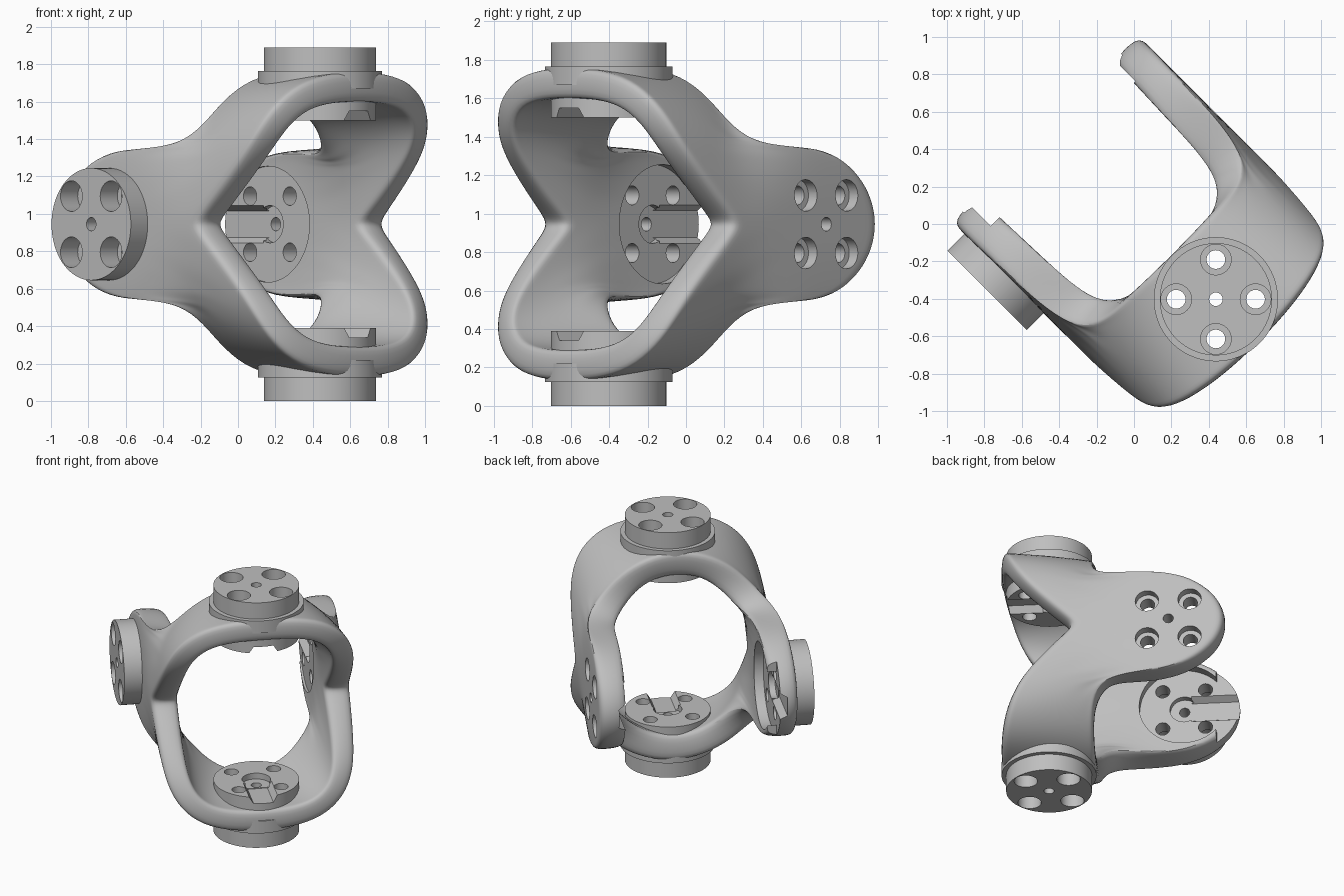
import bpy, bmesh, math
from mathutils import Matrix, Vector

cube = bpy.data.objects.get("Cube")
if cube:
    bpy.data.objects.remove(cube, do_unlink=True)

grey = bpy.data.materials.new("light_grey")
grey.use_nodes = True
grey.diffuse_color = (0.52, 0.52, 0.52, 1)
grey.node_tree.nodes["Principled BSDF"].inputs["Base Color"].default_value = (0.52, 0.52, 0.52, 1)

# The joint is built square to the axes, then turned and lifted into place
PLACE = (Matrix.Translation((0, 0, 0.945)) @ Matrix.Rotation(math.radians(45), 4, 'Z')
         @ Matrix.Translation((0.025, 0, 0)))
SIDE_Y, CAP_Y, BOLT = 0.304, -0.594, 0.15
WALL = 0.195


def make(name, bm):
    bmesh.ops.recalc_face_normals(bm, faces=bm.faces)
    mesh = bpy.data.meshes.new(name)
    bm.to_mesh(mesh)
    bm.free()
    mesh.materials.append(grey)
    obj = bpy.data.objects.new(name, mesh)
    bpy.context.collection.objects.link(obj)
    obj.matrix_world = PLACE
    return obj


def seat(side):
    """Frame of a flange: local z points outward, local y toward the open end."""
    if side in ("left", "right"):
        s = 1 if side == "right" else -1
        out, along, pos = Vector((s, 0, 0)), Vector((0, 1, 0)), Vector((0, SIDE_Y, 0))
    else:
        s = 1 if side == "top" else -1
        out, along, pos = Vector((0, 0, s)), Vector((0, -1, 0)), Vector((0, CAP_Y, 0))
    rot = Matrix((along.cross(out), along, out)).transposed().to_4x4()
    return Matrix.Translation(pos) @ rot


def cylinder(bm, side, radius, low, high, x=0, y=0, seg=48):
    m = seat(side) @ Matrix.Translation((x, y, (low + high) / 2))
    bmesh.ops.create_cone(bm, cap_ends=True, segments=seg, radius1=radius,
                          radius2=radius, depth=high - low, matrix=m)


def slot(bm, side, face, depth):
    """Tapered key slot running from the flange centre to its open end."""
    m = seat(side)
    section = [(-0.07, face + depth), (0.07, face + depth), (0.13, face - depth), (-0.13, face - depth)]
    ends = [[bm.verts.new(m @ Vector((x, y, z))) for x, z in section] for y in (0.05, 0.45)]
    bm.faces.new(ends[0])
    bm.faces.new(ends[1])
    for i in range(4):
        j = (i + 1) % 4
        bm.faces.new((ends[0][i], ends[0][j], ends[1][j], ends[1][i]))


def roundness(y):
    """Squareness of the ring section along its axis."""
    stops = [(-0.85, 3.5), (-0.25, 1.95), (0.1, 4.0)]
    if y <= stops[0][0]:
        return stops[0][1]
    for (y0, n0), (y1, n1) in zip(stops, stops[1:]):
        if y <= y1:
            return n0 + (n1 - n0) * (y - y0) / (y1 - y0)
    return stops[-1][1]


def wall_factor(y):
    """The wall thins toward the front lip."""
    return max(0.8, min(1, 1 + (y + 0.2) * 0.35))


def shell_point(angle, y):
    a, n, half = math.radians(angle), roundness(y), wall_factor(y) * WALL / 2
    c, s = math.cos(a), math.sin(a)
    r = ((c / (0.704 - half)) ** n + (abs(s) / (0.812 - half)) ** n) ** (-1 / n)
    if angle in (0, 90):
        c, s = round(c), round(s)
    return r * c, y, r * s


# Yoke frame: one quarter of the sheet, (angle, y) on the back and front edges
back = [(0, 0.705), (10, 0.685), (20, 0.62), (29, 0.48), (33.5, 0.29), (34, 0.06),
        (36, -0.12), (45, -0.21), (60, -0.25), (75, -0.26), (90, -0.26)]
front = [(0, -0.38), (5, -0.43), (11, -0.50), (18, -0.58), (25, -0.66), (32, -0.735),
         (39, -0.795), (48, -0.85), (60, -0.89), (75, -0.915), (90, -0.92)]
steps = [0, 0.07, 0.2, 0.35, 0.5, 0.65, 0.8, 0.93, 1]
bm = bmesh.new()
grid = [[bm.verts.new(shell_point(b[0] + (f[0] - b[0]) * t, b[1] + (f[1] - b[1]) * t))
         for t in steps] for b, f in zip(back, front)]
for r0, r1 in zip(grid, grid[1:]):
    for i in range(len(steps) - 1):
        bm.faces.new((r0[i], r0[i + 1], r1[i + 1], r1[i]))
frame = make("yoke_frame", bm)
group = frame.vertex_groups.new(name="wall")
for v in frame.data.vertices:
    group.add([v.index], wall_factor(v.co.y), 'REPLACE')
mirror = frame.modifiers.new("mirror", 'MIRROR')
mirror.use_axis = (True, False, True)
solid = frame.modifiers.new("thickness", 'SOLIDIFY')
solid.thickness, solid.offset, solid.vertex_group = WALL, 0, "wall"
sub = frame.modifiers.new("smooth", 'SUBSURF')
sub.levels = sub.render_levels = 2

# Flange discs: top and bottom with collars, and one on the left arm
parts = [frame]
for side in ("top", "bottom"):
    bm = bmesh.new()
    cylinder(bm, side, 0.30, 0.555, 0.945, seg=96)
    parts.append(make(side + "_flange", bm))
    bm = bmesh.new()
    cylinder(bm, side, 0.332, 0.725, 0.82, seg=96)
    parts.append(make(side + "_collar", bm))
bm = bmesh.new()
cylinder(bm, "left", 0.30, 0.62, 0.831, seg=96)
parts.append(make("left_flange", bm))

# Cutters: arm recesses, open tips, bolt holes, counterbores, key slots and hubs
recess, tips, holes, bores, slots, hubs = (bmesh.new() for _ in range(6))
flanges = {"left": (0.575, 0.831), "right": (0.52, 0.70),
           "top": (0.555, 0.945), "bottom": (0.555, 0.945)}
for side, (pad, face) in flanges.items():
    if side in ("left", "right"):
        cylinder(recess, side, 0.31, 0.3, pad, seg=96)
        box = Matrix.Translation((0, 0.4, pad - 0.15)) @ Matrix.Diagonal((0.7, 0.34, 0.3, 1))
        bmesh.ops.create_cube(tips, size=1, matrix=seat(side) @ box)
    cylinder(holes, side, 0.036, 0.3, 1.1, seg=24)
    cylinder(hubs, side, 0.10, pad - 0.1, pad + 0.045, seg=32)
    slot(slots, side, pad, 0.05)
    for x in (-BOLT, BOLT):
        for y in (-BOLT, BOLT):
            cylinder(holes, side, 0.05, 0.3, 1.1, x, y, 24)
            cylinder(bores, side, 0.082, face - (0.06 if side == "right" else 0.13), 1.1, x, y, 32)
cutters = [make(n, b) for n, b in (("recess_cutter", recess), ("tip_cutter", tips),
           ("hole_cutter", holes), ("bore_cutter", bores),
           ("slot_cutter", slots), ("hub_cutter", hubs))]
for c in cutters:
    c.hide_render = True
for part in parts:
    for c in cutters:
        cut = part.modifiers.new(c.name, 'BOOLEAN')
        cut.operation, cut.solver, cut.object = 'DIFFERENCE', 'EXACT', c

# Bake the cuts and shade with crisp machined edges
bpy.context.view_layer.update()
graph = bpy.context.evaluated_depsgraph_get()
baked = [bpy.data.meshes.new_from_object(p.evaluated_get(graph)) for p in parts]
for part, mesh in zip(parts, baked):
    part.modifiers.clear()
    part.data = mesh
for c in cutters:
    bpy.data.objects.remove(c, do_unlink=True)
bpy.ops.object.select_all(action='DESELECT')
for part in parts:
    part.select_set(True)
bpy.context.view_layer.objects.active = frame
bpy.ops.object.shade_smooth_by_angle(angle=math.radians(30))
